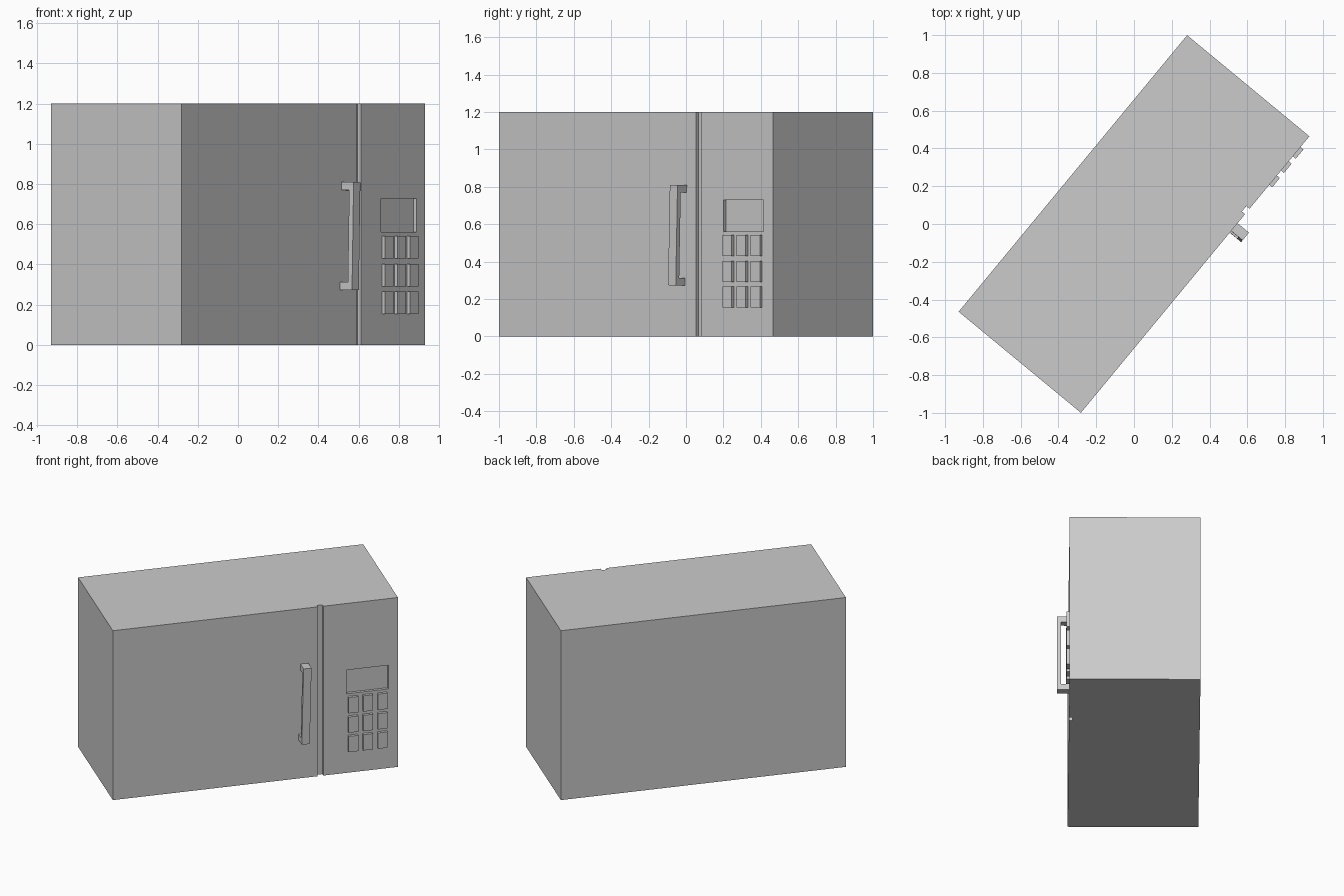
import bpy, bmesh, math
from mathutils import Matrix, Vector

if "Cube" in bpy.data.objects:
    bpy.data.objects.remove(bpy.data.objects["Cube"])

# Local frame: x along the door front, -y outwards; the whole oven is turned about z
TURN = Matrix.Rotation(math.atan2(1.464, 1.21), 4, 'Z')
HALF_W, HALF_D, HEIGHT = 0.9495, 0.42, 1.2
FRONT = -HALF_D


def add_object(name, bm, local=Matrix.Identity(4)):
    bmesh.ops.recalc_face_normals(bm, faces=bm.faces)
    mesh = bpy.data.meshes.new(name)
    bm.to_mesh(mesh)
    bm.free()
    obj = bpy.data.objects.new(name, mesh)
    obj.matrix_world = TURN @ local
    bpy.context.collection.objects.link(obj)
    return obj


def box(name, x, y, z):
    """Box from (min, max) ranges."""
    bm = bmesh.new()
    size = [r[1] - r[0] for r in (x, y, z)]
    mid = Vector([(r[0] + r[1]) / 2 for r in (x, y, z)])
    bmesh.ops.create_cube(bm, size=1, matrix=Matrix.Translation(mid) @ Matrix.Diagonal((*size, 1)))
    return add_object(name, bm)


# Cabinet
body = box("cabinet", (-HALF_W, HALF_W), (-HALF_D, HALF_D), (0, HEIGHT))

# Door gap and recessed display, cut into the front
cutters = [
    box("door_gap_cutter", (0.415, 0.452), (FRONT - 0.1, FRONT + 0.022), (-0.1, HEIGHT + 0.1)),
    box("display_cutter", (0.607, 0.885), (FRONT - 0.1, FRONT + 0.02), (0.56, 0.728)),
]
bpy.context.view_layer.objects.active = body
for cutter in cutters:
    cutter.hide_render = True
    mod = body.modifiers.new("cut", 'BOOLEAN')
    mod.operation = 'DIFFERENCE'
    mod.solver = 'EXACT'
    mod.object = cutter
    bpy.ops.object.modifier_apply(modifier=mod.name)
for cutter in cutters:
    bpy.data.objects.remove(cutter)

# Keypad
for row, z in enumerate((0.485, 0.347, 0.21)):
    for col, x in enumerate((0.648, 0.746, 0.844)):
        box(f"button_{row}_{col}", (x - 0.032, x + 0.032), (FRONT - 0.02, FRONT), (z - 0.056, z + 0.056))

# Door handle: U-shaped side profile (outward, up), extruded sideways, slightly tilted
out, bar, post, h = 0.078, 0.028, 0.04, 0.268
profile = [(0, -h), (out, -h), (out, h), (0, h),
           (0, h - post), (out - bar, h - post), (out - bar, post - h), (0, post - h)]
bm = bmesh.new()
face = bm.faces.new([bm.verts.new((-0.0265, -o, z)) for o, z in profile])
ext = bmesh.ops.extrude_face_region(bm, geom=[face])
bmesh.ops.translate(bm, vec=(0.053, 0, 0), verts=[v for v in ext["geom"] if isinstance(v, bmesh.types.BMVert)])
add_object("door_handle", bm, Matrix.Translation((0.32, FRONT, 0.541)) @ Matrix.Rotation(math.radians(1.3), 4, 'Y'))
